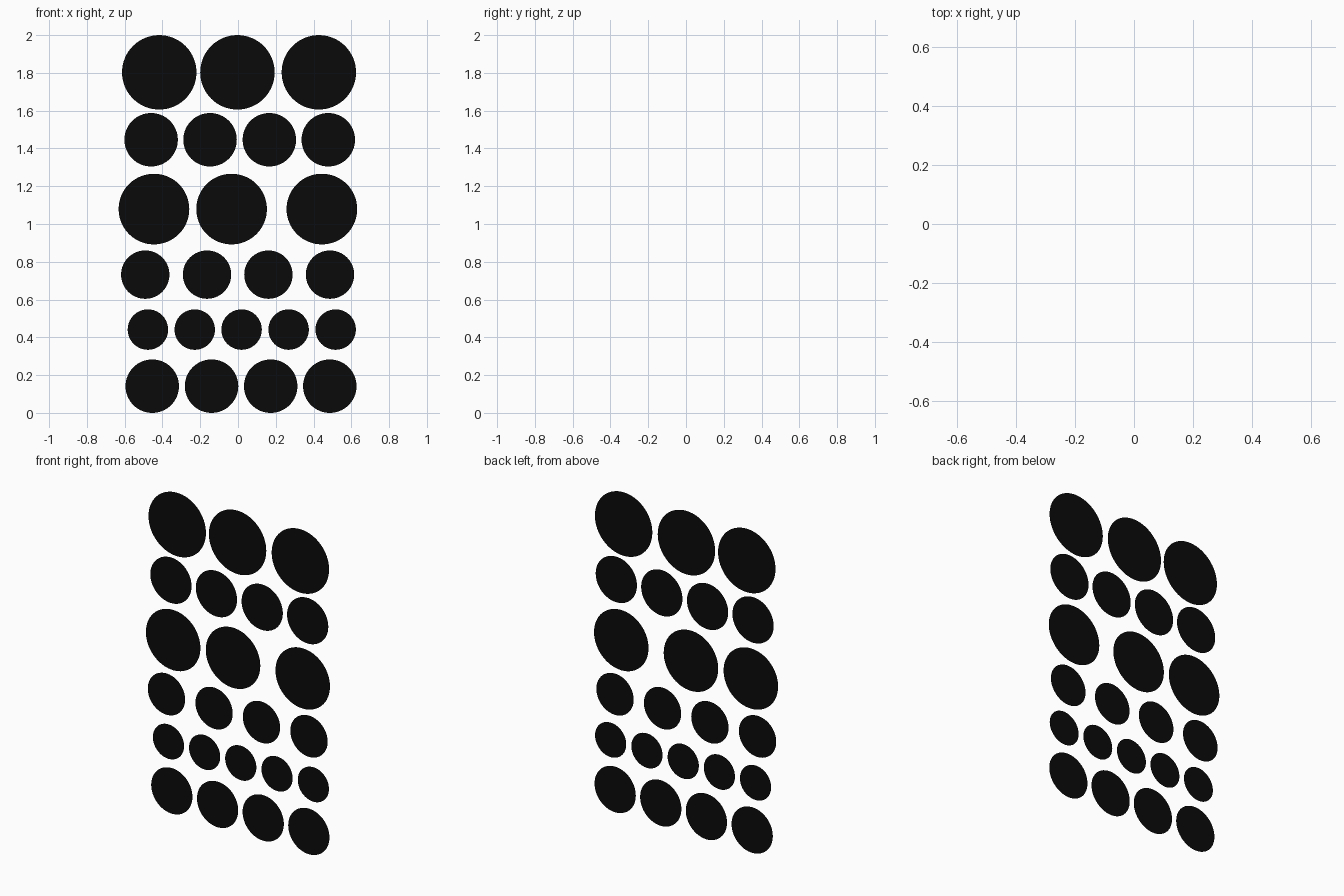
import bpy, math

if "Cube" in bpy.data.objects:
    bpy.data.objects.remove(bpy.data.objects["Cube"])

black = bpy.data.materials.new("black")
black.diffuse_color = (0.003, 0.003, 0.003, 1)
black.use_nodes = True
black.node_tree.nodes["Principled BSDF"].inputs["Base Color"].default_value = black.diffuse_color

# Rows of flat discs, bottom to top: height, radius, centres along x
rows = [
    (0.1415, 0.1415, (-0.454, -0.14, 0.173, 0.486)),
    (0.441, 0.107, (-0.477, -0.229, 0.019, 0.268, 0.517)),
    (0.732, 0.128, (-0.491, -0.164, 0.161, 0.487)),
    (1.079, 0.187, (-0.445, -0.034, 0.444)),
    (1.446, 0.1415, (-0.46, -0.148, 0.166, 0.478)),
    (1.803, 0.197, (-0.417, -0.003, 0.428)),
]


def disc(name, x, z, radius):
    """Flat filled disc facing the front."""
    bpy.ops.mesh.primitive_circle_add(
        vertices=64, radius=radius, fill_type='NGON',
        location=(x, 0, z), rotation=(math.pi / 2, 0, 0))
    obj = bpy.context.object
    obj.name = name
    obj.data.materials.append(black)


for r, (z, radius, centres) in enumerate(rows, 1):
    for c, x in enumerate(centres, 1):
        disc(f"disc_row{r}_{c}", x, z, radius)
